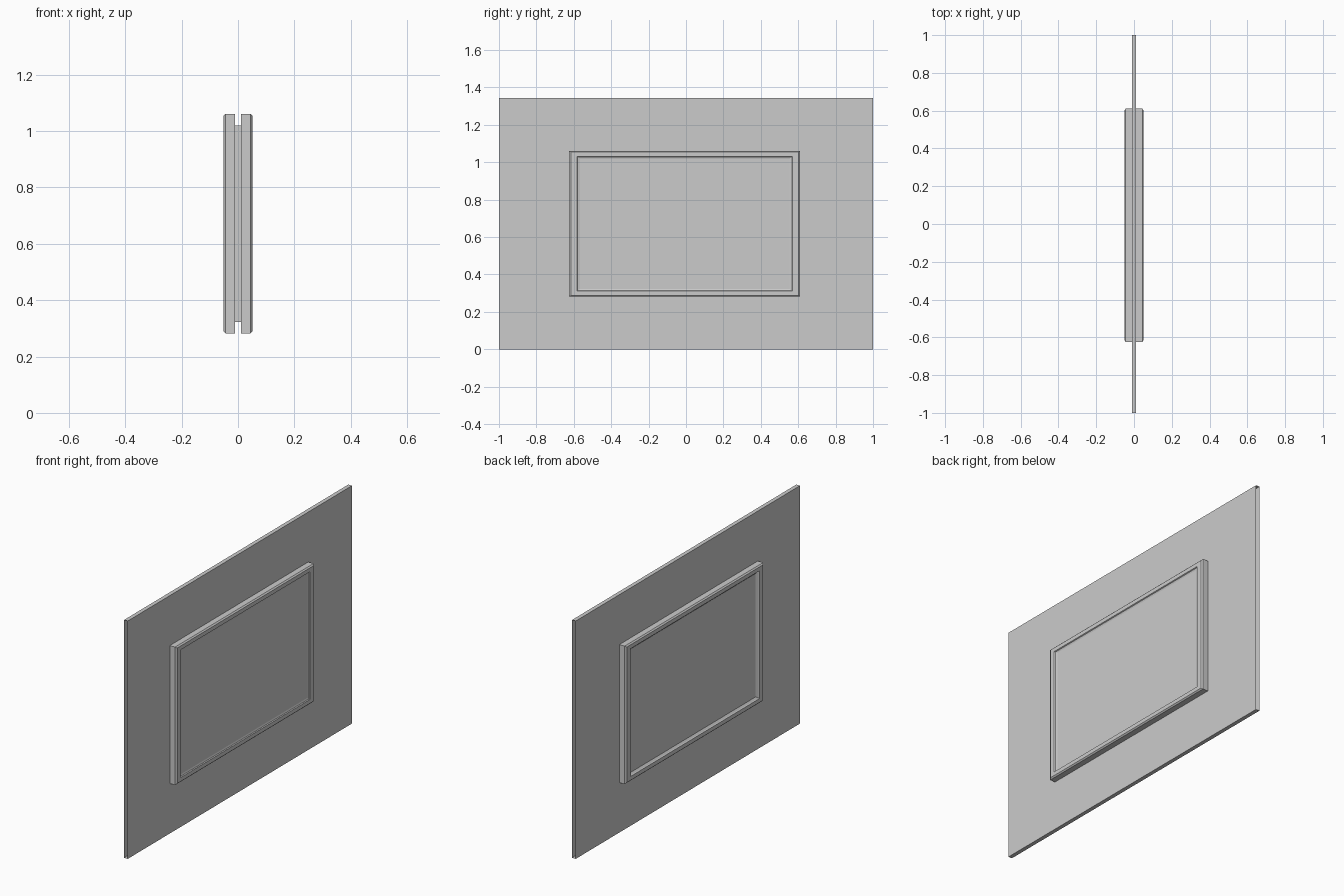
import bpy, bmesh

if "Cube" in bpy.data.objects:
    bpy.data.objects.remove(bpy.data.objects["Cube"])

CY, CZ = -0.007, 0.6715     # window centre
HY, HZ = 0.6175, 0.3895     # window outer half sizes
W = 0.0115                  # half wall thickness


def make_object(name, bm):
    me = bpy.data.meshes.new(name)
    bm.to_mesh(me)
    bm.free()
    ob = bpy.data.objects.new(name, me)
    bpy.context.collection.objects.link(ob)
    return ob


def loop(bm, x, y0, y1, z0, z1):
    return [bm.verts.new((x, y, z)) for y, z in
            ((y0, z0), (y1, z0), (y1, z1), (y0, z1))]


def inset_loop(bm, x, t):
    # side rails are wider than top and bottom rails
    hy, hz = HY - t * 1.4, HZ - t
    return loop(bm, x, CY - hy, CY + hy, CZ - hz, CZ + hz)


def bridge(bm, a, b):
    for i in range(4):
        j = (i + 1) % 4
        bm.faces.new((a[i], a[j], b[j], b[i]))


# Wall: two skins with a window opening, closed at top and bottom, open ends
bm = bmesh.new()
skins = []
for x in (-W, W):
    outer = loop(bm, x, -1, 1, 0, 1.343)
    hole = inset_loop(bm, x, 0.03)
    if x > 0:
        bridge(bm, outer, hole)
    else:
        bridge(bm, hole, outer)
    skins.append(outer)
a, b = skins
bm.faces.new((a[0], a[1], b[1], b[0]))
bm.faces.new((a[3], b[3], b[2], a[2]))
make_object("wall", bm)

# Window frame: moulded profile (x, inset) swept round the opening
half = [(W, 0), (0.044, 0), (0.051, 0.007), (0.051, 0.029), (0.046, 0.032)]
profile = (half + [(0.043, 0.041), (-0.038, 0.041)]
           + [(-x, t) for x, t in reversed(half)])
bm = bmesh.new()
rings = [inset_loop(bm, x, t) for x, t in profile]
for r, s in zip(rings, rings[1:]):
    bridge(bm, r, s)
make_object("window_frame", bm)

# Window panes, set just behind the frame faces
bm = bmesh.new()
bm.faces.new(inset_loop(bm, 0.043, 0.041))
bm.faces.new(inset_loop(bm, -0.038, 0.041)[::-1])
make_object("window_pane", bm)
